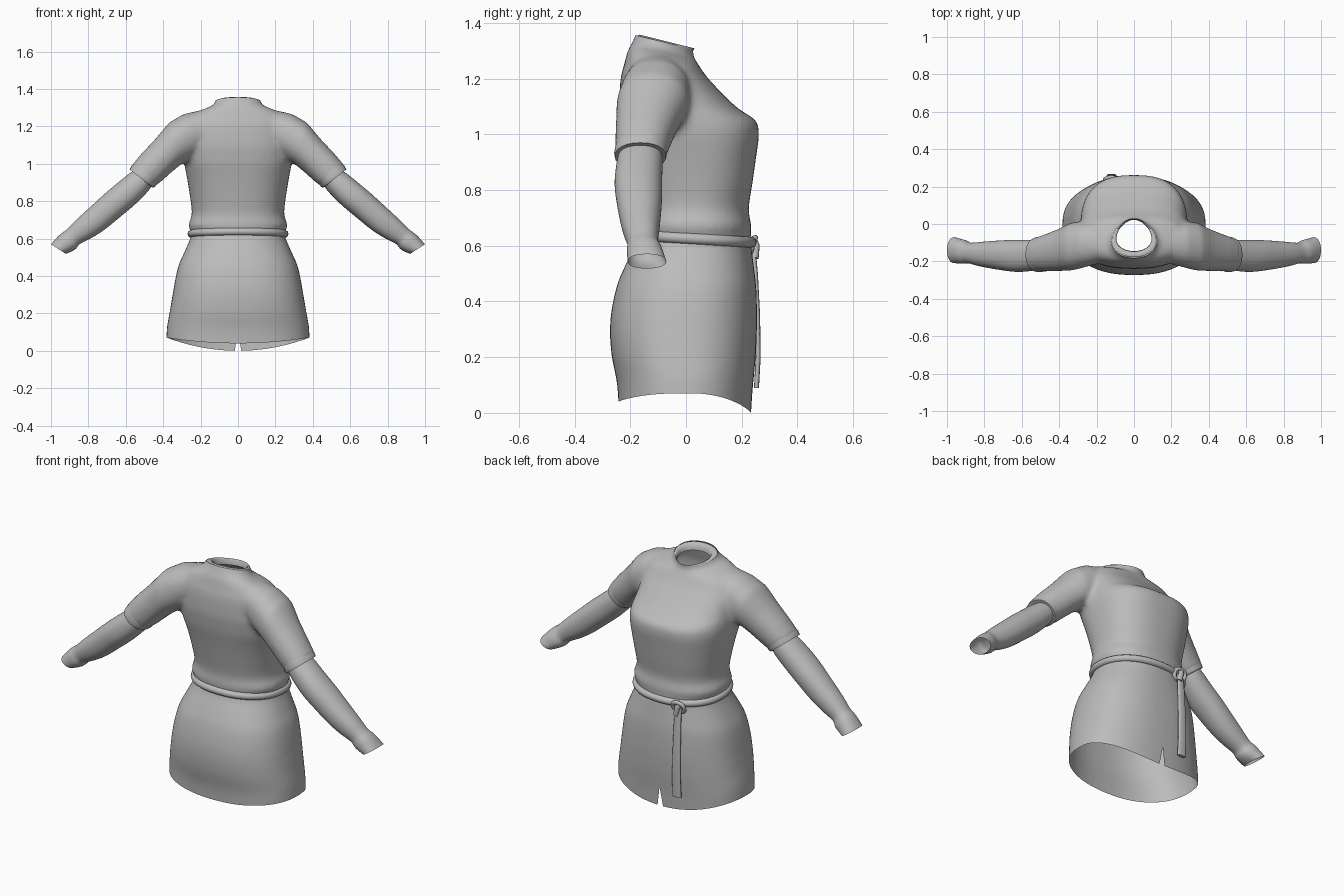
import bpy, bmesh, math
from mathutils import Vector

cube = bpy.data.objects.get("Cube")
if cube:
    bpy.data.objects.remove(cube)

cloth = bpy.data.materials.new("grey_cloth")
cloth.use_nodes = True
GREY = (0.5, 0.5, 0.5, 1)
cloth.diffuse_color = GREY
cloth.node_tree.nodes["Principled BSDF"].inputs["Base Color"].default_value = GREY


def activate(ob):
    bpy.ops.object.select_all(action='DESELECT')
    ob.select_set(True)
    bpy.context.view_layer.objects.active = ob


def finish(bm, name):
    bmesh.ops.recalc_face_normals(bm, faces=bm.faces)
    mesh = bpy.data.meshes.new(name)
    bm.to_mesh(mesh)
    bm.free()
    ob = bpy.data.objects.new(name, mesh)
    bpy.context.collection.objects.link(ob)
    mesh.materials.append(cloth)
    return ob


def soften(ob, angle=50):
    activate(ob)
    bpy.ops.object.shade_smooth_by_angle(angle=math.radians(angle))


def modify(ob, kind, **settings):
    activate(ob)
    mod = ob.modifiers.new(kind, kind)
    for key, value in settings.items():
        setattr(mod, key, value)
    bpy.ops.object.modifier_apply(modifier=mod.name)


def ring(c, u, v, n=2.0, sides=24, taper=0.0):
    """Superellipse around c with half axes u and v, narrowed towards +v."""
    pts = []
    for i in range(sides):
        a = 2 * math.pi * i / sides
        s, t = math.cos(a), math.sin(a)
        p = math.copysign(abs(s) ** (2 / n), s)
        q = math.copysign(abs(t) ** (2 / n), t)
        pts.append(c + u * p * (1 - taper * q) + v * q)
    return pts


def loft(bm, rings, caps=False):
    loops = [[bm.verts.new(p) for p in r] for r in rings]
    for a, b in zip(loops, loops[1:]):
        for i in range(len(a)):
            j = (i + 1) % len(a)
            bm.faces.new((a[i], a[j], b[j], b[i]))
    if caps:
        bm.faces.new(loops[0])
        bm.faces.new(loops[-1])


def smooth_rows(rows, steps=4):
    """Catmull-Rom rows between the given ones."""
    out = []
    for i in range(len(rows) - 1):
        quad = [rows[max(0, i - 1)], rows[i], rows[i + 1], rows[min(len(rows) - 1, i + 2)]]
        for k in range(steps):
            t = k / steps
            out.append([b + t * ((c - a) + t * ((2 * a - 5 * b + 4 * c - d)
                        + t * (3 * b - a - 3 * c + d))) / 2 for a, b, c, d in zip(*quad)])
    return out + [rows[-1]]


def body_ring(z, hw, back, front, n, taper=0.0, tilt=0.0):
    d = (front - back) / 2
    return ring(Vector((0, (front + back) / 2, z)), Vector((hw, 0, 0)),
                Vector((0, d, -tilt * d)), n, 48, taper)


def arm_ring(side, xt, zt, xb, zb, back, front):
    """Ring through an upper and a lower outline point."""
    top, low = Vector((side * xt, 0, zt)), Vector((side * xb, 0, zb))
    mid = (top + low) / 2 + Vector((0, (back + front) / 2, 0))
    return ring(mid, (top - low) / 2, Vector((0, (front - back) / 2, 0)), 2.2)


# Height, half width, back, front, squareness, front taper, tilt
BODY = [
    (-0.08, 0.385, -0.24, 0.23, 2.4, 0, 0), (0.07, 0.38, -0.247, 0.238, 2.4, 0, 0),
    (0.2, 0.363, -0.268, 0.25, 2.4, 0, 0), (0.33, 0.345, -0.272, 0.255, 2.4, 0, 0),
    (0.45, 0.32, -0.25, 0.252, 2.4, 0, 0), (0.53, 0.286, -0.218, 0.243, 2.3, 0, 0),
    (0.62, 0.25, -0.175, 0.232, 2.2, 0, 0), (0.67, 0.266, -0.18, 0.235, 2.3, 0, 0),
    (0.73, 0.247, -0.175, 0.225, 2.3, 0, 0), (0.82, 0.256, -0.19, 0.238, 2.4, 0, 0),
    (0.92, 0.272, -0.21, 0.252, 2.5, 0.02, 0), (1.0, 0.285, -0.228, 0.262, 2.6, 0.06, 0),
    (1.05, 0.286, -0.235, 0.25, 2.6, 0.08, 0), (1.1, 0.285, -0.24, 0.178, 2.6, 0.05, 0),
    (1.2, 0.28, -0.235, 0.08, 2.5, 0, 0), (1.25, 0.26, -0.222, 0.045, 2.4, 0, 0),
    (1.285, 0.195, -0.21, 0.03, 2.2, 0.1, 0.1), (1.31, 0.13, -0.19, 0.025, 2, 0.15, 0.25),
    (1.38, 0.105, -0.163, 0.033, 2, 0.2, 0.25),
]
# Outer outline x z, inner outline x z, back, front
SHORT_SLEEVE = [
    (0.16, 1.295, 0.2, 1.06, -0.21, 0.0), (0.29, 1.267, 0.26, 1.02, -0.235, 0.015),
    (0.37, 1.22, 0.3, 1.0, -0.25, 0.008), (0.44, 1.135, 0.355, 0.955, -0.252, -0.025),
    (0.52, 1.05, 0.41, 0.905, -0.254, -0.053), (0.575, 0.985, 0.45, 0.875, -0.254, -0.07),
]
SLEEVE_HEM = [
    (0.535, 1.022, 0.43, 0.9, -0.251, -0.065), (0.568, 0.99, 0.444, 0.876, -0.258, -0.068),
    (0.58, 0.97, 0.455, 0.872, -0.255, -0.072), (0.56, 0.958, 0.47, 0.88, -0.24, -0.085),
]
LONG_SLEEVE = [
    (0.53, 0.98, 0.455, 0.89, -0.24, -0.085), (0.57, 0.96, 0.475, 0.855, -0.248, -0.082),
    (0.66, 0.885, 0.56, 0.77, -0.26, -0.086), (0.715, 0.84, 0.628, 0.718, -0.253, -0.084),
    (0.8, 0.76, 0.713, 0.643, -0.24, -0.09), (0.878, 0.69, 0.8, 0.592, -0.224, -0.097),
    (0.917, 0.645, 0.853, 0.57, -0.207, -0.103), (0.945, 0.63, 0.86, 0.548, -0.214, -0.085),
    (0.97, 0.605, 0.888, 0.53, -0.212, -0.08), (1.0, 0.57, 0.92, 0.518, -0.21, -0.07),
]

# Dress: body and short sleeves fused into one skin
bm = bmesh.new()
loft(bm, [body_ring(*row) for row in smooth_rows(BODY)], caps=True)
for side in (1, -1):
    loft(bm, [arm_ring(side, *row) for row in SHORT_SLEEVE], caps=True)
dress = finish(bm, "dress")
modify(dress, 'REMESH', mode='VOXEL', voxel_size=0.014)
modify(dress, 'SMOOTH', factor=0.5, iterations=7)

# Open the hem and the tilted neckline
bm = bmesh.new()
bm.from_mesh(dress.data)


def cut(geom, co, no, clear=False):
    bmesh.ops.bisect_plane(bm, geom=geom, plane_co=co, plane_no=no, clear_outer=clear)


def everything():
    return bm.verts[:] + bm.edges[:] + bm.faces[:]


cut(everything(), (0, 0, 0), (0, 0, -1), True)
cut(everything(), (0, 0.03, 1.303), (0, 0.25, 1), True)

# Curve the hem up towards the sides
for v in bm.verts:
    t = min(1, (v.co.x / 0.38) ** 2)
    lift = 0.07 * t + (0.04 * (1 - t) if v.co.y < 0 else 0)
    v.co.z += lift * max(0, 1 - v.co.z / 0.3)

# Narrow slit in the hem
APEX, SLOPE = 0.11, 0.16
for side in (1, -1):
    near = [f for f in bm.faces if f.calc_center_median().y > 0.1
            and f.calc_center_median().z < 0.16 and abs(f.calc_center_median().x) < 0.06]
    geom = set(near)
    for f in near:
        geom.update(f.verts, f.edges)
    cut(list(geom), (0, 0, APEX), (side, 0, SLOPE))
gap = []
for f in bm.faces:
    c = f.calc_center_median()
    if c.y > 0.1 and abs(c.x) < SLOPE * (APEX - c.z):
        gap.append(f)
bmesh.ops.delete(bm, geom=gap, context='FACES')
bm.to_mesh(dress.data)
bm.free()
soften(dress, 70)

# Rolled rim inside the neckline
bm = bmesh.new()
loft(bm, [body_ring(z, hw, back, front, 2, 0.2, 0.25) for z, hw, back, front in (
    (1.327, 0.118, -0.177, 0.029), (1.333, 0.106, -0.167, 0.03),
    (1.325, 0.092, -0.148, 0.026), (1.295, 0.092, -0.145, 0.022))])
soften(finish(bm, "collar_rim"), 80)

# Sleeve hems and long undersleeves
for side, word in ((1, "left"), (-1, "right")):
    for part, rows in (("sleeve_hem", SLEEVE_HEM), ("undersleeve", LONG_SLEEVE)):
        bm = bmesh.new()
        loft(bm, [arm_ring(side, *row) for row in rows])
        ob = finish(bm, word + "_" + part)
        if part == "undersleeve":
            modify(ob, 'SUBSURF', levels=2)
        soften(ob)


def cord(name, pts, radius, closed=False):
    curve = bpy.data.curves.new(name, 'CURVE')
    curve.dimensions = '3D'
    curve.bevel_depth = radius
    curve.bevel_resolution = 3
    curve.use_fill_caps = True
    line = curve.splines.new('POLY')
    line.points.add(len(pts) - 1)
    for p, co in zip(line.points, pts):
        p.co = (*co, 1)
    line.use_cyclic_u = closed
    ob = bpy.data.objects.new(name, curve)
    bpy.context.collection.objects.link(ob)
    curve.materials.append(cloth)
    activate(ob)
    bpy.ops.object.convert(target='MESH')
    soften(bpy.context.object)


# Belt with a knot, a loop and a hanging end
cord("belt", body_ring(0.625, 0.25, -0.178, 0.234, 2.2, 0, 0.06), 0.02, True)
KNOT = Vector((-0.12, 0.238, 0.6))
cord("belt_loop", ring(KNOT, Vector((0.035, 0, 0)), Vector((0, 0.01, 0.028)), 2.4), 0.011, True)
cord("belt_knot", [KNOT + Vector((-0.01, 0.0, 0.03)), KNOT + Vector((0.0, 0.012, 0)),
                   KNOT + Vector((0.01, 0.008, -0.045))], 0.015)
bm = bmesh.new()
loft(bm, [ring(Vector((-0.12, y, z)), Vector((w, 0, 0)), Vector((0, 0.009, 0)), 2.6)
          for z, y, w in ((0.6, 0.24, 0.018), (0.5, 0.249, 0.022), (0.35, 0.257, 0.024),
                          (0.2, 0.259, 0.026), (0.09, 0.253, 0.027))], caps=True)
soften(finish(bm, "belt_end"))
